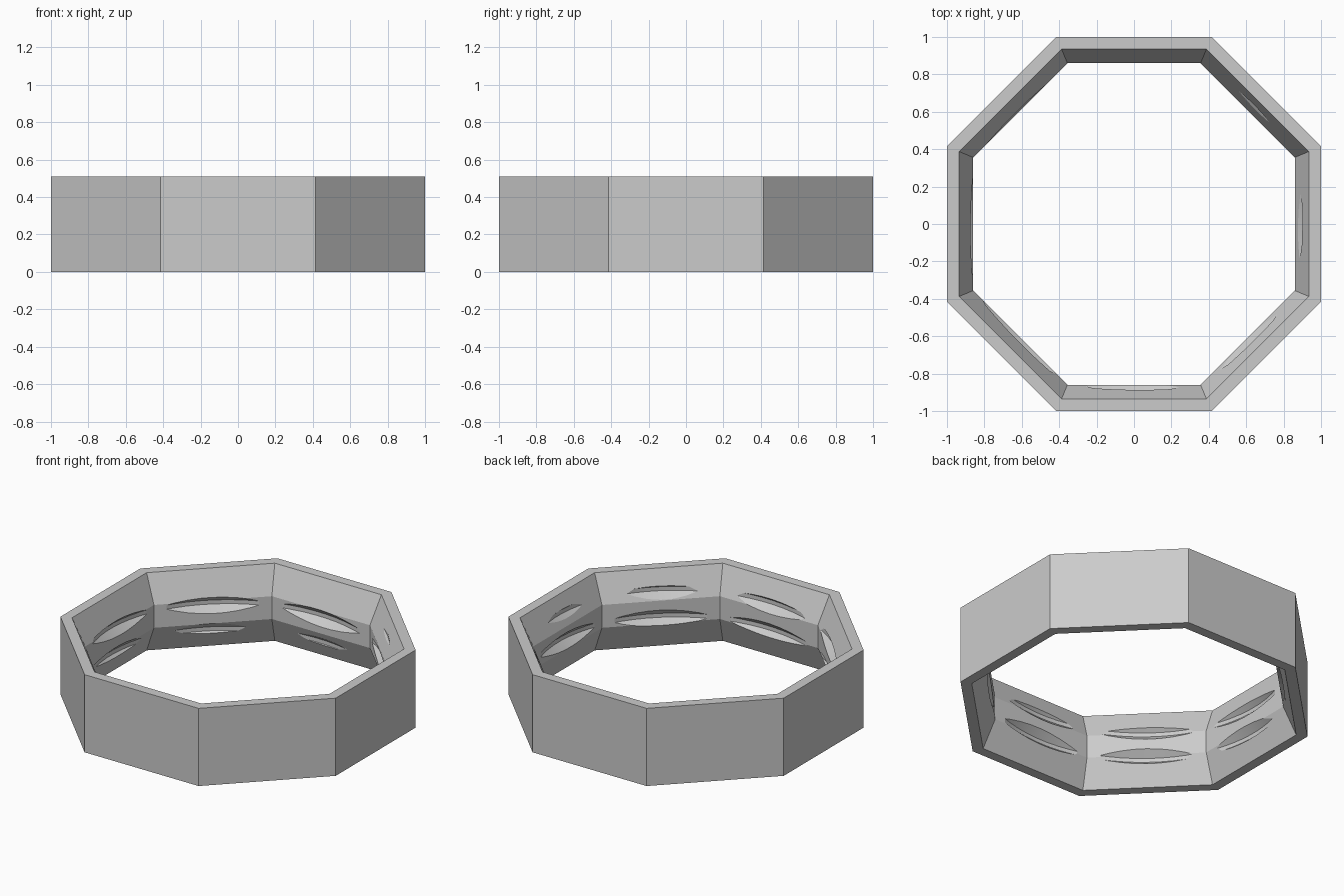
import bpy, bmesh
from math import cos, sin, pi, radians

cube = bpy.data.objects.get("Cube")
if cube:
    bpy.data.objects.remove(cube)

HEIGHT = 0.51
PITCH = 0.175


def make_object(name, bm):
    bmesh.ops.recalc_face_normals(bm, faces=bm.faces)
    mesh = bpy.data.meshes.new(name)
    bm.to_mesh(mesh)
    bm.free()
    obj = bpy.data.objects.new(name, mesh)
    bpy.context.collection.objects.link(obj)
    return obj


def bridge(bm, a, b):
    for i in range(len(a)):
        j = (i + 1) % len(a)
        bm.faces.new((a[i], a[j], b[j], b[i]))


grey = bpy.data.materials.new("light_grey")
grey.use_nodes = True
color = (0.6, 0.6, 0.6, 1)
grey.diffuse_color = color
grey.node_tree.nodes["Principled BSDF"].inputs["Base Color"].default_value = color

# Eight-sided cap ring: section given as (flat-to-centre distance, height)
section = [(1, 0), (1, HEIGHT), (0.935, HEIGHT), (0.86, 0.33), (0.86, HEIGHT - 0.33), (0.935, 0)]
bm = bmesh.new()
corners = []
for i in range(8):
    a = radians(22.5 + 45 * i)
    k = 1 / cos(pi / 8)
    corners.append([bm.verts.new((r * k * cos(a), r * k * sin(a), z)) for r, z in section])
for i in range(8):
    bridge(bm, corners[i], corners[(i + 1) % 8])
ring = make_object("octagonal_cap_ring", bm)
ring.data.materials.append(grey)

# Helical cutter for the inner screw thread: (radius, offset from groove centre)
groove = [(0.83, -0.083), (0.905, -0.013), (0.905, 0.013), (0.83, 0.083)]
STEPS, TURNS = 72, 4
bm = bmesh.new()
loops = []
for i in range(STEPS * TURNS + 1):
    turn = i / STEPS - 2
    a = radians(135) + 2 * pi * turn
    z = 0.30 + PITCH * turn
    loops.append([bm.verts.new((r * cos(a), r * sin(a), z + dz)) for r, dz in groove])
for a, b in zip(loops, loops[1:]):
    bridge(bm, a, b)
bm.faces.new(loops[0])
bm.faces.new(loops[-1])
cutter = make_object("thread_cutter", bm)
cutter.data.materials.append(grey)
bpy.ops.object.select_all(action="DESELECT")
cutter.select_set(True)
bpy.context.view_layer.objects.active = cutter
bpy.ops.object.shade_smooth_by_angle(angle=radians(25))

# Carve the thread, then remove the cutter
cut = ring.modifiers.new("thread", "BOOLEAN")
cut.operation = "DIFFERENCE"
cut.solver = "EXACT"
cut.object = cutter
cutter.select_set(False)
ring.select_set(True)
bpy.context.view_layer.objects.active = ring
bpy.ops.object.modifier_apply(modifier=cut.name)
bpy.data.objects.remove(cutter)
